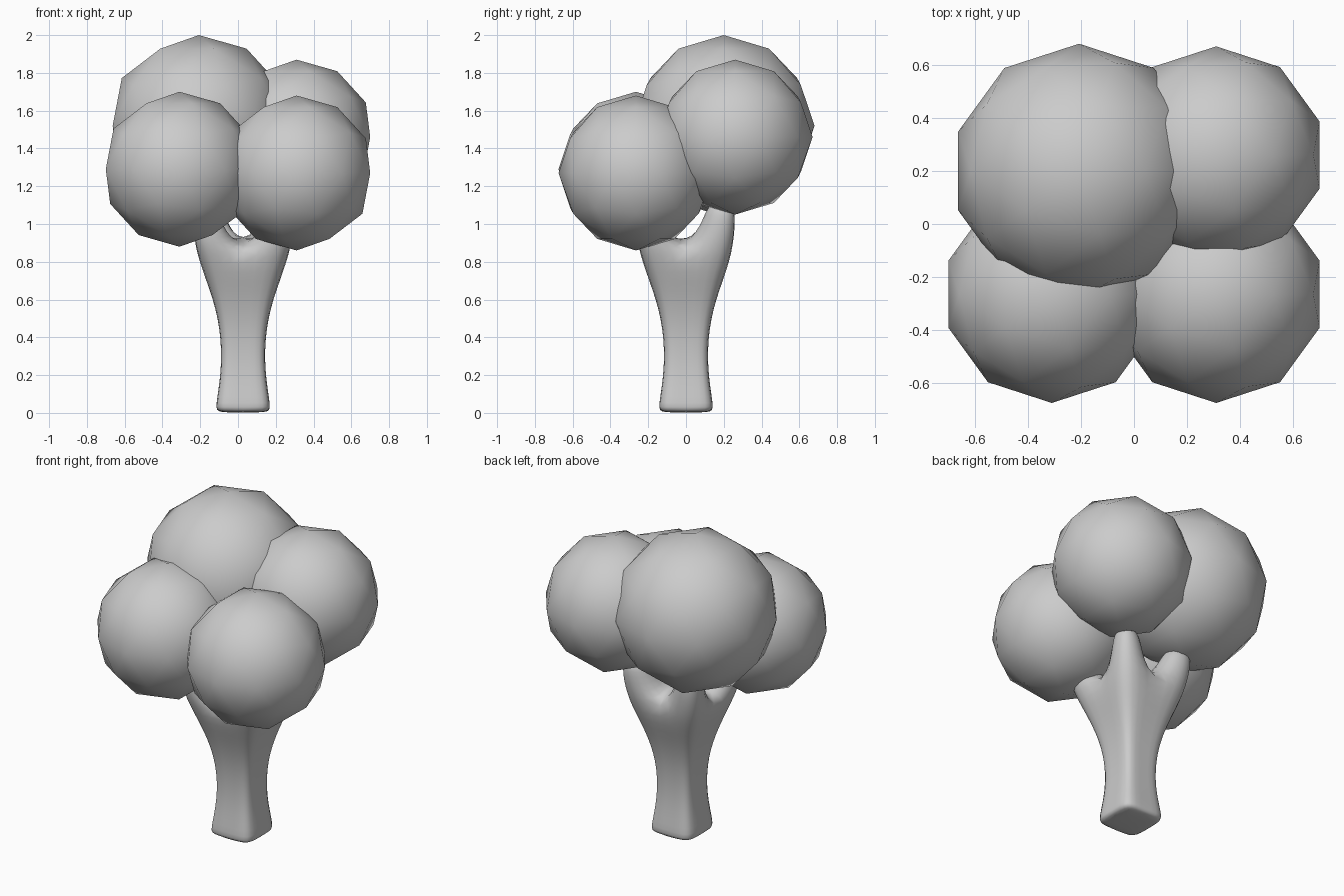
import bpy, bmesh
from math import cos, sin, pi
from mathutils import Vector

cube = bpy.data.objects.get("Cube")
if cube:
    bpy.data.objects.remove(cube)

grey = bpy.data.materials.new("plain_grey")
grey.use_nodes = True
grey.diffuse_color = (0.6, 0.6, 0.6, 1)
grey.node_tree.nodes["Principled BSDF"].inputs["Base Color"].default_value = (0.6, 0.6, 0.6, 1)


def add_object(name, bm):
    """Turn a bmesh into a smooth shaded object."""
    bmesh.ops.recalc_face_normals(bm, faces=bm.faces)
    for f in bm.faces:
        f.smooth = True
    mesh = bpy.data.meshes.new(name)
    bm.to_mesh(mesh)
    bm.free()
    mesh.materials.append(grey)
    obj = bpy.data.objects.new(name, mesh)
    bpy.context.scene.collection.objects.link(obj)
    return obj


# Foliage balls
foliage = {
    "foliage_front_left": ((0.31, -0.265, 1.27), 0.41),
    "foliage_front_right": ((-0.31, -0.265, 1.29), 0.41),
    "foliage_back_left": ((0.31, 0.26, 1.46), 0.41),
    "foliage_back_right": ((-0.207, 0.2, 1.52), 0.48),
}
for name, (centre, radius) in foliage.items():
    bm = bmesh.new()
    bmesh.ops.create_icosphere(bm, subdivisions=2, radius=radius)
    add_object(name, bm).location = centre

# Trunk: rounded square rings, corners on the diagonals
AXIS_X = 0.027
profile = [(0.0, 0.135), (0.025, 0.148), (0.22, 0.112), (0.45, 0.118),
           (0.65, 0.172), (0.84, 0.25)]
bm = bmesh.new()
rings = []
for z, r in profile:
    ring = []
    for i in range(8):
        d = r * (1.52 if i % 2 else 0.96)
        ring.append(bm.verts.new((AXIS_X + d * cos(i * pi / 4), d * sin(i * pi / 4), z)))
    rings.append(ring)
for low, high in zip(rings, rings[1:]):
    for i in range(8):
        j = (i + 1) % 8
        bm.faces.new((low[i], low[j], high[j], high[i]))
bm.faces.new(rings[0][::-1])

# Crotch of the trunk, split into four branch roots
crotch = bm.verts.new((AXIS_X, 0, 0.92))
top = rings[-1]
roots = [bm.faces.new((crotch, top[i - 1], top[i], top[(i + 1) % 8])) for i in (1, 3, 5, 7)]


def grow(face, target, scale):
    """Extrude a branch face to a level square around the target."""
    tip = bmesh.ops.extrude_discrete_faces(bm, faces=[face])["faces"][0]
    mid = tip.calc_center_median()
    for v in tip.verts:
        offset = (v.co - mid) * scale
        v.co = target + Vector((offset.x, offset.y, 0))
    return tip


for root in roots:
    mid = root.calc_center_median()
    sx = 1 if mid.x > AXIS_X else -1
    sy = 1 if mid.y > 0 else -1
    lift = 0.07 if sy > 0 else 0
    tip = grow(root, Vector((AXIS_X + sx * 0.18, sy * 0.18, 0.96 + lift)), 0.72)
    grow(tip, Vector((AXIS_X + sx * 0.185, sy * 0.185, 1.05 + lift)), 0.75)

trunk = add_object("trunk", bm)
trunk.modifiers.new("Smooth", 'SUBSURF').levels = 2
trunk.modifiers["Smooth"].render_levels = 2
